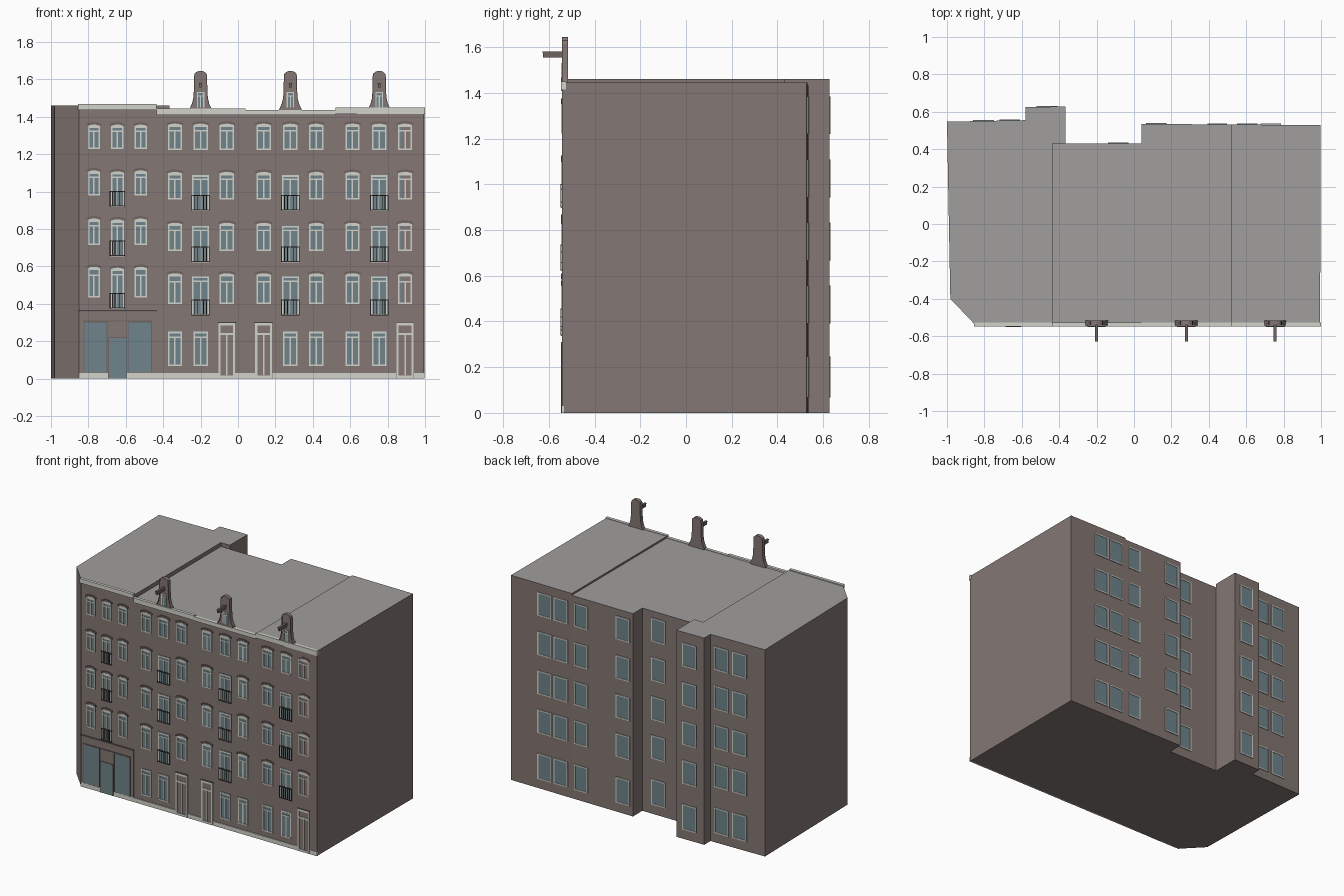
import bpy, bmesh, math

if "Cube" in bpy.data.objects:
    bpy.data.objects.remove(bpy.data.objects["Cube"])


def srgb(r, g, b):
    f = lambda c: (c / 255 / 12.92) if c < 10 else ((c / 255 + 0.055) / 1.055) ** 2.4
    return (f(r), f(g), f(b), 1)


COLOURS = {"brick": (132, 119, 115), "roof_grey": (160, 159, 156), "stone_white": (212, 211, 204),
           "glass_blue": (110, 132, 139), "dark_iron": (62, 56, 54), "dark_brick": (112, 100, 96)}
MATS = {}
for name, col in COLOURS.items():
    MATS[name] = bpy.data.materials.new(name)
    MATS[name].diffuse_color = srgb(*col)

FRONT = -0.538
parts = {}   # (object name, material) -> bmesh


def get(name, mat):
    return parts.setdefault((name, mat), bmesh.new())


def prism(bm, pts, place):
    """Extrude a 2D outline between two caps; place(point, end) gives the 3D position."""
    a = [bm.verts.new(place(p, 0)) for p in pts]
    b = [bm.verts.new(place(p, 1)) for p in pts]
    bm.faces.new(a)
    bm.faces.new(b[::-1])
    n = len(pts)
    for i in range(n):
        bm.faces.new((a[i], b[i], b[(i + 1) % n], a[(i + 1) % n]))


def plate(bm, pts, y0, y1):
    prism(bm, pts, lambda p, e: (p[0], (y0, y1)[e], p[1]))


def box(bm, x0, x1, z0, z1, y0, y1):
    plate(bm, [(x0, z0), (x1, z0), (x1, z1), (x0, z1)], y0, y1)


def arc(x, w, z, rise, n=6):
    return [(x - w / 2 + w * i / n, z + rise * (1 - (2 * i / n - 1) ** 2)) for i in range(n + 1)]


# House bodies: brick walls, grey roofs
def house(name, outline, height):
    bm = bmesh.new()
    prism(bm, outline, lambda p, e: (p[0], p[1], e * height))
    bmesh.ops.recalc_face_normals(bm, faces=bm.faces)
    for f in bm.faces:
        f.material_index = int(f.normal.z > 0.5)
    me = bpy.data.meshes.new(name)
    bm.to_mesh(me)
    bm.free()
    me.materials.append(MATS["brick"])
    me.materials.append(MATS["roof_grey"])
    bpy.context.collection.objects.link(bpy.data.objects.new(name, me))


house("corner_house", [(-0.85, FRONT), (-0.435, FRONT), (-0.435, 0.43), (-0.365, 0.43), (-0.365, 0.628),
                       (-0.58, 0.625), (-0.58, 0.555), (-1, 0.547), (-0.982, -0.4)], 1.46)
house("middle_houses", [(-0.435, FRONT), (0.52, FRONT), (0.52, 0.532), (0.04, 0.535),
                        (0.04, 0.43), (-0.435, 0.43)], 1.432)
house("end_house", [(0.52, FRONT), (0.995, FRONT - 0.004), (0.998, 0.528), (0.52, 0.532)], 1.445)

IN = FRONT + 0.004
# Cornices and plinth
stone = get("cornices", "stone_white")
for x0, x1, z0, z1 in [(-0.855, -0.437, 1.437, 1.467), (-0.435, 0.04, 1.41, 1.443),
                       (0.04, 0.52, 1.408, 1.436), (0.52, 0.999, 1.415, 1.449)]:
    box(stone, x0, x1, z0, z1, IN + 0.008, FRONT - 0.009)
plinth = get("plinth", "stone_white")
for x0, x1 in [(-0.85, -0.69), (-0.595, -0.105), (-0.015, 0.09), (0.184, 0.845), (0.94, 0.998)]:
    box(plinth, x0, x1, 0, 0.03, IN, FRONT - 0.006)


# Front windows: glass, frame bars, curved head and brick lintel
def window(x, w, z0, z1, lintel=True, transom=0.72):
    fr, h, y, t = get("front_window_frames", "stone_white"), w / 2, FRONT - 0.006, 0.008
    box(get("front_window_glass", "glass_blue"), x - h, x + h, z0, z1 - 0.008, IN, FRONT - 0.003)
    for s in (-1, 1):
        a, b = sorted((x + s * h, x + s * (h - t)))
        box(fr, a, b, z0, z1 - 0.01, IN, y)
    zt = z0 + (z1 - z0) * transom
    box(fr, x - h, x + h, z0 - 0.002, z0 + 0.006, IN, y - 0.001)
    box(fr, x - h + t, x + h - t, zt - 0.004, zt + 0.004, IN, y - 0.0005)
    box(fr, x - 0.004, x + 0.004, z0 + 0.006, zt - 0.004, IN, y)
    rise = 0.008 if lintel else 0.0
    plate(fr, [(x + h, z1 - 0.02), (x - h, z1 - 0.02)] + arc(x, w, z1 - 0.01, rise), IN, y)
    if lintel:
        plate(get("brick_lintels", "dark_brick"),
              arc(x, w + 0.014, z1 - 0.009, 0.009) + arc(x, w + 0.014, z1 + 0.001, 0.010)[::-1], IN, FRONT - 0.008)


# Railing in front of a tall balcony door
def railing(x, w, z0, z1):
    bm, y0, y1 = get("balcony_railings", "dark_iron"), FRONT - 0.008, FRONT - 0.012
    for z in (z0, z1 - 0.005):
        box(bm, x - w / 2, x + w / 2, z, z + 0.005, IN, y1)
    n = 6
    for i in range(n + 1):
        xx = x - w / 2 + w * i / n
        box(bm, xx - 0.0018, xx + 0.0018, z0, z1, y0, y1)


# Door with stone surround and two leaves
def door(x):
    fr, h, y = get("door_frames", "stone_white"), 0.045, FRONT - 0.007
    box(get("door_leaves", "brick"), x - h, x + h, 0, 0.29, IN, FRONT - 0.003)
    for a, b, z0, z1 in [(-h, -h + 0.011, 0, 0.295), (h - 0.011, h, 0, 0.295), (-h, h, 0.283, 0.297),
                         (-h, h, 0.232, 0.245), (-0.004, 0.004, 0.02, 0.235), (-h, h, 0, 0.016)]:
        box(fr, x + a, x + b, z0, z1, IN, y)
    box(get("door_lintels", "dark_brick"), x - h - 0.003, x + h + 0.003, 0.297, 0.302, IN, FRONT - 0.009)


# Corner house upper floors
for x in (-0.77, -0.645, -0.52):
    window(x, 0.066, 1.23, 1.36)
    for z0, z1 in [(0.98, 1.115), (0.715, 0.858), (0.435, 0.6)]:
        if x == -0.645:
            window(x, 0.07, z0 - 0.06, z1 - 0.005, True, 0.82)
            railing(x, 0.078, z0 - 0.06, z0 + 0.022)
        else:
            window(x, 0.066, z0, z1)

# Three matching row houses
for xs, door_at in [((-0.337, -0.2, -0.06), 2), ((0.137, 0.28, 0.418), 0), ((0.612, 0.755, 0.893), 2)]:
    for i, x in enumerate(xs):
        window(x, 0.077, 1.225, 1.365)
        for z0, z1 in [(0.96, 1.107), (0.685, 0.835), (0.4, 0.565)]:
            if i == 1:
                window(x, 0.09, z0 - 0.062, z1 - 0.008, False, 0.83)
                railing(x, 0.094, z0 - 0.062, z0 + 0.022)
            else:
                window(x, 0.077, z0, z1)
        if i == door_at:
            door(x)
        else:
            window(x, 0.077, 0.07, 0.262, False, 0.78)

# Shopfront with big panes and a central door
box(get("shopfront_surround", "brick"), -0.847, -0.437, 0.03, 0.362, IN, FRONT - 0.005)
trim = get("shopfront_trim", "dark_brick")
box(trim, -0.85, -0.435, 0.36, 0.367, IN, FRONT - 0.010)
box(trim, -0.828, -0.46, 0.304, 0.311, IN, FRONT - 0.009)
for x0, x1, z0, z1 in [(-0.82, -0.703, 0.035, 0.304), (-0.585, -0.465, 0.035, 0.304), (-0.69, -0.597, 0, 0.22)]:
    box(get("shopfront_glass", "glass_blue"), x0, x1, z0, z1, IN, FRONT - 0.007)
    for a, b, c, d in [(x0 - 0.004, x0, z0, z1), (x1, x1 + 0.004, z0, z1), (x0, x1, z1 - 0.003, z1 + 0.002)]:
        box(trim, a, b, c, d, IN, FRONT - 0.008)

# Hoist gables with attic window and beam
for x in (-0.2, 0.28, 0.755):
    half = [(0.062, 1.425), (0.058, 1.445), (0.046, 1.47), (0.039, 1.5), (0.036, 1.54), (0.035, 1.615)]
    top = [(0.035 * math.cos(a), 1.62 + 0.025 * math.sin(a)) for a in (0.4, 0.9, 1.3)]
    right = half + top
    pts = [(x + a, b) for a, b in right] + [(x - a, b) for a, b in right[::-1]]
    plate(get("hoist_gables", "brick"), pts, FRONT - 0.002, FRONT + 0.022)
    # raised edge along the gable outline
    for s in (-1, 1):
        for (a, b), (c, d) in zip(right, right[1:]):
            plate(get("gable_edging", "dark_brick"),
                  [(x + s * a, b), (x + s * c, d), (x + s * (c - 0.005), d), (x + s * (a - 0.005), b)],
                  FRONT, FRONT - 0.005)
    fr = get("attic_window_frames", "stone_white")
    box(get("attic_window_glass", "glass_blue"), x - 0.018, x + 0.018, 1.452, 1.53, FRONT, FRONT - 0.004)
    for a, b, z0, z1 in [(-0.02, -0.014, 1.45, 1.53), (0.014, 0.02, 1.45, 1.53), (-0.003, 0.003, 1.45, 1.51),
                         (-0.02, 0.02, 1.508, 1.514), (-0.02, 0.02, 1.526, 1.532)]:
        box(fr, x + a, x + b, z0, z1, FRONT, FRONT - 0.006)
    beam = get("hoist_beams", "dark_brick")
    box(beam, x - 0.006, x + 0.006, 1.556, 1.574, FRONT, -0.625)
    box(beam, x - 0.008, x + 0.008, 1.574, 1.581, FRONT, -0.628)

# Rear windows: (left, right, wall y)
for x0, x1, y in [(0.677, 0.787, 0.53), (0.55, 0.66, 0.531), (0.394, 0.497, 0.532), (0.063, 0.173, 0.535),
                  (-0.14, -0.03, 0.43), (-0.52, -0.41, 0.626), (-0.72, -0.61, 0.553), (-0.86, -0.748, 0.55)]:
    for z1, h in [(1.385, 0.165), (1.108, 0.165), (0.832, 0.165), (0.557, 0.165), (0.247, 0.18)]:
        z0, t = z1 - h, 0.008
        box(get("rear_window_glass", "glass_blue"), x0, x1, z0, z1, y - 0.004, y + 0.003)
        for a, b, c, d in [(x0, x0 + t, z0, z1), (x1 - t, x1, z0, z1),
                           (x0 + t, x1 - t, z0, z0 + t), (x0 + t, x1 - t, z1 - t, z1)]:
            box(get("rear_window_frames", "stone_white"), a, b, c, d, y - 0.004, y + 0.006)

# Turn the collected parts into objects
for (name, mat), bm in parts.items():
    bmesh.ops.recalc_face_normals(bm, faces=bm.faces)
    me = bpy.data.meshes.new(name)
    bm.to_mesh(me)
    bm.free()
    me.materials.append(MATS[mat])
    bpy.context.collection.objects.link(bpy.data.objects.new(name, me))

for m in bpy.data.materials:
    if m.users and not m.is_grease_pencil:
        m.use_nodes = True
        m.node_tree.nodes["Principled BSDF"].inputs["Base Color"].default_value = m.diffuse_color
